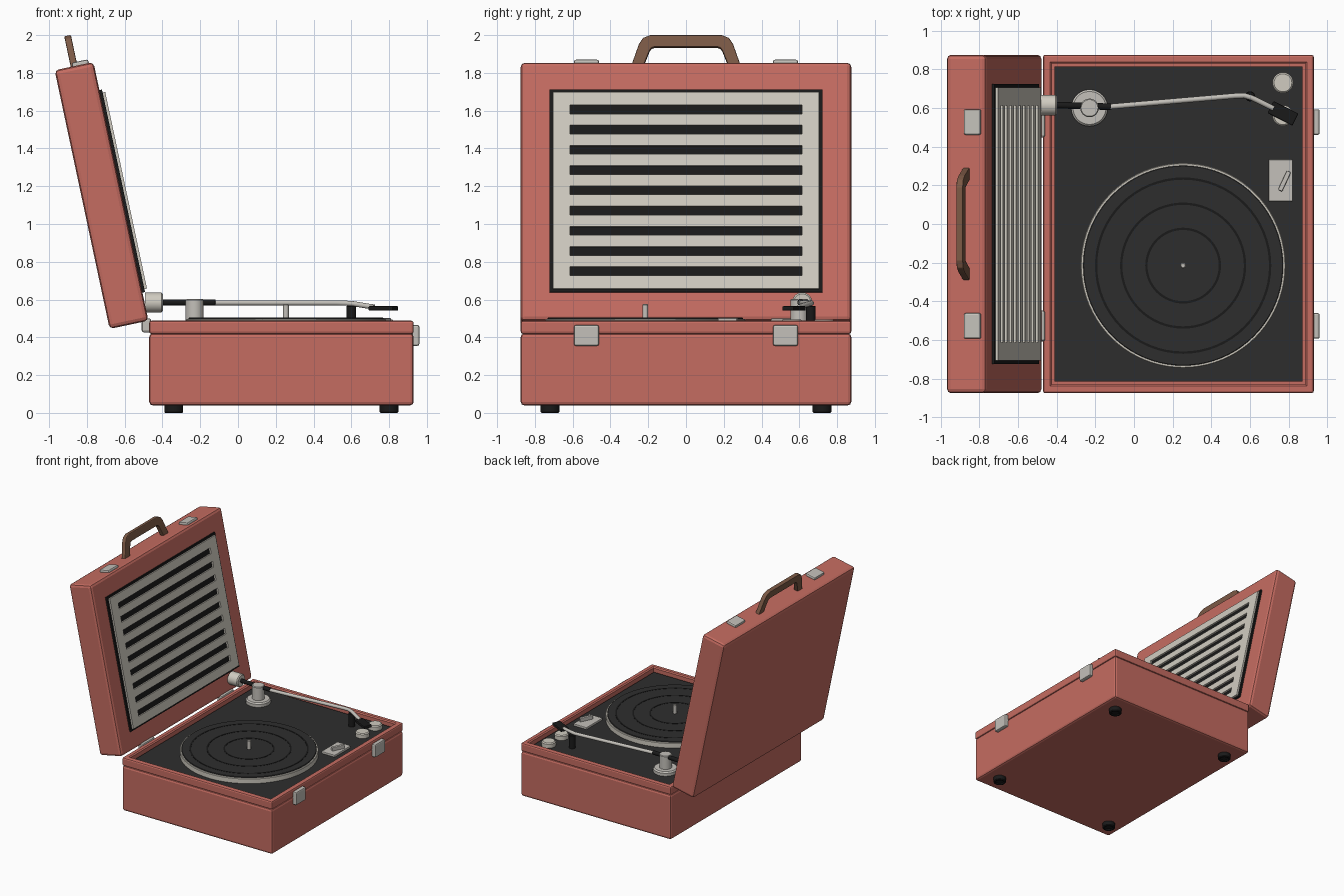
import bpy, bmesh, math
from mathutils import Matrix, Vector

cube = bpy.data.objects.get("Cube")
if cube:
    bpy.data.objects.remove(cube, do_unlink=True)


def material(name, rgb):
    m = bpy.data.materials.new(name)
    m.use_nodes = True
    m.diffuse_color = (*rgb, 1)
    m.node_tree.nodes["Principled BSDF"].inputs["Base Color"].default_value = (*rgb, 1)
    return m


RED = material("coral red", (0.56, 0.15, 0.12))
CREAM = material("cream", (0.63, 0.60, 0.53))
METAL = material("pale metal", (0.55, 0.53, 0.49))
DARK = material("charcoal", (0.027, 0.027, 0.027))
BLACK = material("black", (0.010, 0.010, 0.010))
BROWN = material("brown leather", (0.20, 0.10, 0.06))

# Frame of the opened lid, leaning back
LID = Matrix.Translation((-0.7225, 0, 1.151)) @ Matrix.Rotation(math.radians(-12), 4, 'Y')


def add(name, bm, mat, frame=None, smooth=False):
    bmesh.ops.recalc_face_normals(bm, faces=bm.faces[:])
    mesh = bpy.data.meshes.new(name)
    bm.to_mesh(mesh)
    bm.free()
    mesh.materials.append(mat)
    ob = bpy.data.objects.new(name, mesh)
    bpy.context.collection.objects.link(ob)
    if frame:
        ob.matrix_world = frame
    if smooth:
        bpy.ops.object.select_all(action='DESELECT')
        ob.select_set(True)
        bpy.context.view_layer.objects.active = ob
        bpy.ops.object.shade_smooth_by_angle(angle=math.radians(35))
    return ob


def box(name, center, size, mat, bevel=0.0, frame=None, turn=0.0):
    bm = bmesh.new()
    bmesh.ops.create_cube(bm, size=1, matrix=Matrix.Diagonal((*size, 1)))
    if bevel:
        bmesh.ops.bevel(bm, geom=bm.edges[:], offset=bevel, segments=2, profile=0.5, affect='EDGES')
    bm.transform(Matrix.Translation(center) @ Matrix.Rotation(turn, 4, 'Z'))
    return add(name, bm, mat, frame)


def lathe(name, center, profile, mat, axis='Z', steps=48, closed=False):
    """Revolve (radius, height) points around an axis."""
    bm = bmesh.new()
    verts = [bm.verts.new((r, 0, z)) for r, z in profile]
    edges = [bm.edges.new(p) for p in zip(verts, verts[1:])]
    if closed:
        edges.append(bm.edges.new((verts[-1], verts[0])))
    bmesh.ops.spin(bm, geom=verts + edges, cent=(0, 0, 0), axis=(0, 0, 1),
                   angle=math.tau, steps=steps)
    bmesh.ops.remove_doubles(bm, verts=bm.verts[:], dist=1e-5)
    if axis == 'X':
        bm.transform(Matrix.Rotation(math.pi / 2, 4, 'Y'))
    bm.transform(Matrix.Translation(center))
    return add(name, bm, mat, smooth=True)


def disc(name, center, r, h, mat, chamfer=0.006, axis='Z', steps=48):
    profile = [(0, 0), (r, 0), (r, h - chamfer), (r - chamfer, h), (0, h)]
    return lathe(name, center, profile, mat, axis, steps)


def tube(name, points, radius, mat):
    curve = bpy.data.curves.new(name, 'CURVE')
    curve.dimensions = '3D'
    curve.bevel_depth = radius
    curve.bevel_resolution = 3
    curve.use_fill_caps = True
    spline = curve.splines.new('POLY')
    spline.points.add(len(points) - 1)
    for p, co in zip(spline.points, points):
        p.co = (*co, 1)
    curve.materials.append(mat)
    ob = bpy.data.objects.new(name, curve)
    bpy.context.collection.objects.link(ob)


# Case body, rim and deck
box("case_body", (0.23, 0, 0.23), (1.40, 1.75, 0.38), RED, 0.018)
bm = bmesh.new()
outer = bmesh.ops.create_cube(bm, size=1, matrix=Matrix.Diagonal((1.40, 1.75, 0.07, 1)))["verts"]
bmesh.ops.bevel(bm, geom=bm.edges[:], offset=0.012, segments=2, profile=0.5, affect='EDGES')
caps = [f for f in bm.faces if abs(f.normal.z) > 0.99]
bmesh.ops.inset_individual(bm, faces=caps, thickness=0.035)
bmesh.ops.inset_individual(bm, faces=caps, thickness=0.013, depth=-0.008)
bmesh.ops.bridge_loops(bm, edges=[e for f in caps for e in f.edges])
bmesh.ops.delete(bm, geom=caps, context='FACES_ONLY')
bm.transform(Matrix.Translation((0.23, 0, 0.453)))
add("case_rim", bm, RED)
box("deck", (0.23, 0, 0.434), (1.28, 1.63, 0.042), DARK)

# Feet, clasps and hinges
for y in (-1, 1):
    side = "left" if y > 0 else "right"
    for x, end in ((-0.34, "hinge"), (0.80, "clasp")):
        lathe(f"foot_{end}_{side}", (x, y * 0.72, 0),
              [(0, 0.008), (0.03, 0.008), (0.034, 0), (0.045, 0), (0.05, 0.006), (0.05, 0.045), (0, 0.045)],
              BLACK, steps=32)
    box(f"case_clasp_{side}", (0.94, y * 0.527, 0.41), (0.04, 0.132, 0.11), METAL, 0.01)
    box(f"lid_clasp_{side}", (0.035, y * 0.527, 0.705), (0.09, 0.132, 0.03), METAL, 0.01, LID)
    box(f"hinge_{side}", (-0.485, y * 0.527, 0.463), (0.05, 0.16, 0.075), METAL, 0.012)

# Lid with its dark speaker panel
box("lid", (0, 0, 0), (0.21, 1.75, 1.40), RED, 0.022, LID)
box("speaker_panel", (0.108, 0, 0), (0.022, 1.446, 1.096), BLACK, 0, LID)

# Slotted grille: a grid with the slot cells left open
pitch, slot = 0.1095, 0.024
rows = [-0.532]
for i in range(-4, 5):
    rows += [i * pitch - slot, i * pitch + slot]
rows.append(0.532)
cols = [-0.705, -0.613, 0.613, 0.705]
bm = bmesh.new()
grid = [[bm.verts.new((0.115, y, z)) for y in cols] for z in rows]
for r in range(len(rows) - 1):
    for c in range(3):
        if c != 1 or r % 2 == 0:
            bm.faces.new((grid[r][c], grid[r][c + 1], grid[r + 1][c + 1], grid[r + 1][c]))
ext = bmesh.ops.extrude_face_region(bm, geom=bm.faces[:])["geom"]
bmesh.ops.translate(bm, vec=(0.018, 0, 0), verts=[g for g in ext if isinstance(g, bmesh.types.BMVert)])
add("speaker_grille", bm, CREAM, LID)

# Carrying handle: half outline mirrored into a strip, then thickened
half = [((0.293, 0.69), (0.228, 0.69)), ((0.250, 0.815), (0.193, 0.78)),
        ((0.228, 0.850), (0.183, 0.795)), ((0.190, 0.865), (0.168, 0.80))]
pairs = half + [tuple((-y, z) for y, z in p) for p in reversed(half)]
bm = bmesh.new()
strip = [[bm.verts.new((-0.018, y, z)) for y, z in p] for p in pairs]
for a, b in zip(strip, strip[1:]):
    bm.faces.new((a[0], b[0], b[1], a[1]))
ext = bmesh.ops.extrude_face_region(bm, geom=bm.faces[:])["geom"]
bmesh.ops.translate(bm, vec=(0.036, 0, 0), verts=[g for g in ext if isinstance(g, bmesh.types.BMVert)])
handle = add("carry_handle", bm, BROWN, LID)
mod = handle.modifiers.new("soft_edges", 'BEVEL')
mod.width, mod.segments, mod.limit_method = 0.006, 2, 'ANGLE'

# Turntable platter, mat, groove rings and spindle
hub = Vector((0.254, -0.215, 0))
disc("platter", hub + Vector((0, 0, 0.455)), 0.53, 0.042, CREAM, 0.004, steps=80)
disc("platter_mat", hub + Vector((0, 0, 0.49)), 0.517, 0.014, DARK, 0.003, steps=80)
for i, r in enumerate((0.19, 0.32, 0.45)):
    lathe(f"mat_ring_{i + 1}", hub + Vector((0, 0, 0.502)),
          [(r - 0.006, 0), (r + 0.006, 0), (r + 0.006, 0.004), (r - 0.006, 0.004)], BLACK, steps=64, closed=True)
disc("spindle", hub + Vector((0, 0, 0.49)), 0.015, 0.087, METAL, 0.005, steps=20)

# Tonearm on its pivot
disc("arm_base", (-0.23, 0.60, 0.455), 0.095, 0.035, METAL, 0.01)
disc("arm_pillar", (-0.23, 0.60, 0.48), 0.048, 0.122, METAL, 0.005)
tube("arm_rear_rod", [(-0.41, 0.615, 0.585), (-0.12, 0.606, 0.585)], 0.017, BLACK)
disc("counterweight", (-0.492, 0.615, 0.585), 0.053, 0.094, CREAM, 0.008, axis='X')
tube("tonearm", [(-0.13, 0.606, 0.583), (0.52, 0.662, 0.582), (0.57, 0.664, 0.581),
                 (0.61, 0.652, 0.578), (0.72, 0.598, 0.560)], 0.014, METAL)
box("headshell", (0.77, 0.572, 0.553), (0.145, 0.07, 0.024), BLACK, 0.006, turn=math.radians(-27))
disc("arm_rest", (0.60, 0.66, 0.455), 0.026, 0.112, BLACK, 0.004, steps=24)

# Knobs and speed switch
for name, y in (("volume_knob", 0.73), ("tone_knob", 0.56)):
    disc(name, (0.77, y, 0.455), 0.054, 0.04, CREAM, 0.008, steps=32)
box("switch_plate", (0.758, 0.225, 0.462), (0.125, 0.215, 0.02), METAL, 0.004)
box("switch_lever", (0.778, 0.222, 0.485), (0.024, 0.11, 0.034), METAL, 0.005, turn=math.radians(-25))
